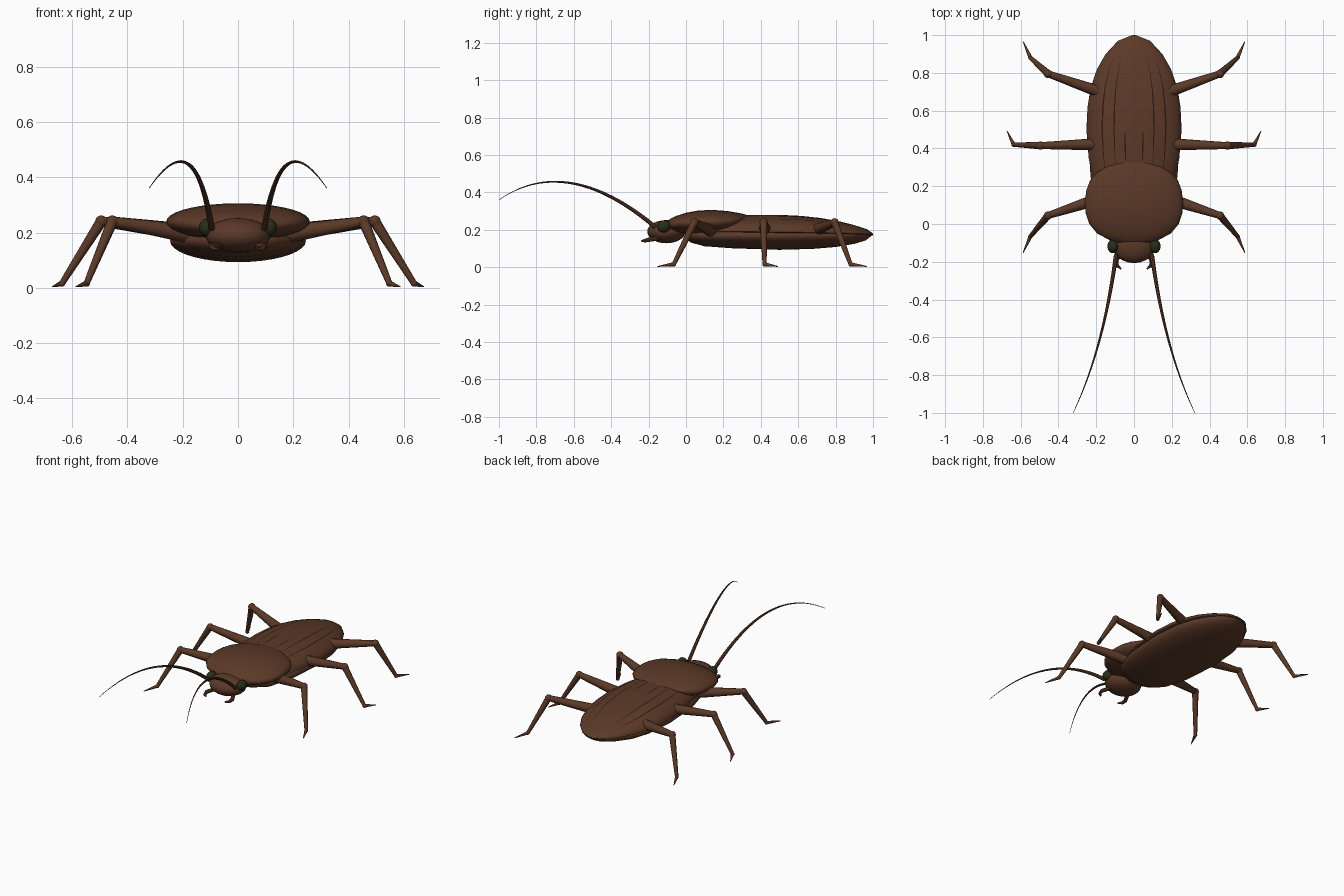
import bpy, bmesh, math
from mathutils import Vector

if "Cube" in bpy.data.objects:
    bpy.data.objects.remove(bpy.data.objects["Cube"])


def material(name, rgb):
    m = bpy.data.materials.new(name)
    m.diffuse_color = (*rgb, 1)
    m.use_nodes = True
    m.node_tree.nodes["Principled BSDF"].inputs["Base Color"].default_value = m.diffuse_color
    return m


BROWN = material("brown shell", (0.105, 0.041, 0.021))
DARK = material("dark groove", (0.022, 0.009, 0.005))
GREEN = material("dark green eye", (0.022, 0.028, 0.009))


def finish(name, bm, mat):
    bmesh.ops.recalc_face_normals(bm, faces=bm.faces)
    me = bpy.data.meshes.new(name)
    bm.to_mesh(me)
    bm.free()
    me.materials.append(mat)
    ob = bpy.data.objects.new(name, me)
    bpy.context.collection.objects.link(ob)
    bpy.ops.object.select_all(action='DESELECT')
    ob.select_set(True)
    bpy.context.view_layer.objects.active = ob
    bpy.ops.object.shade_smooth_by_angle(angle=math.radians(40))
    return ob


def skin(bm, rings):
    """Bridge vertex rings and cap both ends."""
    rings = [[bm.verts.new(p) for p in r] for r in rings]
    n = len(rings[0])
    for a, b in zip(rings, rings[1:]):
        for i in range(n):
            j = (i + 1) % n
            bm.faces.new((a[i], a[j], b[j], b[i]))
    bm.faces.new(rings[0])
    bm.faces.new(rings[-1])


def shell(name, stations, mat, n=36):
    """Loft of (y, half width, edge z, top z, bottom z) sections."""
    rings = []
    for y, w, ze, zt, zb in stations:
        ring = []
        for i in range(n):
            a = 2 * math.pi * i / n
            s = math.sin(a)
            ring.append((w * math.cos(a), y, ze + s * (zt - ze if s > 0 else ze - zb)))
        rings.append(ring)
    bm = bmesh.new()
    skin(bm, rings)
    return finish(name, bm, mat)


def tube(name, pts, radii, mat, n=12):
    pts = [Vector(p) for p in pts]
    rings = []
    for i, p in enumerate(pts):
        d = (pts[min(i + 1, len(pts) - 1)] - pts[max(i - 1, 0)]).normalized()
        u = d.cross(Vector((0, 0, 1))).normalized()
        v = u.cross(d)
        rings.append([p + radii[i] * (math.cos(2 * math.pi * k / n) * u
                      + math.sin(2 * math.pi * k / n) * v) for k in range(n)])
    bm = bmesh.new()
    skin(bm, rings)
    return finish(name, bm, mat)


def ball(name, centre, size, mat):
    bm = bmesh.new()
    bmesh.ops.create_uvsphere(bm, u_segments=24, v_segments=14, radius=1)
    for v in bm.verts:
        v.co = Vector(centre) + Vector(a * b for a, b in zip(v.co, size))
    return finish(name, bm, mat)


# Belly
shell("belly", [
    (0.00, 0.06, 0.17, 0.20, 0.15), (0.03, 0.13, 0.17, 0.21, 0.13),
    (0.10, 0.19, 0.17, 0.22, 0.112), (0.25, 0.23, 0.17, 0.23, 0.101),
    (0.50, 0.246, 0.17, 0.23, 0.093), (0.68, 0.232, 0.17, 0.22, 0.098),
    (0.80, 0.198, 0.17, 0.21, 0.108), (0.90, 0.14, 0.172, 0.20, 0.125),
    (0.96, 0.085, 0.174, 0.19, 0.143), (0.995, 0.012, 0.175, 0.18, 0.17)], BROWN)

# Wing cases
WING = [
    (0.10, 0.17, 0.19, 0.255, 0.18), (0.22, 0.214, 0.19, 0.272, 0.178),
    (0.35, 0.24, 0.19, 0.28, 0.177), (0.50, 0.252, 0.188, 0.28, 0.175),
    (0.62, 0.246, 0.187, 0.274, 0.174), (0.72, 0.23, 0.185, 0.263, 0.173),
    (0.82, 0.196, 0.183, 0.245, 0.172), (0.90, 0.15, 0.18, 0.225, 0.17),
    (0.97, 0.085, 0.178, 0.202, 0.168), (1.0, 0.01, 0.175, 0.18, 0.17)]
shell("wing_cases", WING, BROWN)


def on_wing(y, f, lift):
    """Point on the wing cases at fraction f of the half width."""
    for a, b in zip(WING, WING[1:]):
        if a[0] <= y <= b[0]:
            t = (y - a[0]) / (b[0] - a[0])
            w, ze, zt = (a[k] + t * (b[k] - a[k]) for k in (1, 2, 3))
            return (f * w, y, ze + (zt - ze) * math.sqrt(1 - f * f) + lift)


# Grooves along the wing cases
for s in (-1, 1):
    for i, (f, y0, y1) in enumerate([(0.19, 0.32, 0.5), (0.42, 0.3, 0.88), (0.67, 0.25, 0.88)]):
        bm = bmesh.new()
        rows = []
        for k in range(25):
            y = y0 + (y1 - y0) * k / 24
            hw = 0.014 * math.sin(math.pi * (0.05 + 0.9 * k / 24))
            rows.append([bm.verts.new(on_wing(y, s * (f + d), 0.0015)) for d in (-hw, hw)])
        for a, b in zip(rows, rows[1:]):
            bm.faces.new((a[0], a[1], b[1], b[0]) if s else a)
        ob = finish(f"wing_groove_{i}", bm, DARK)
        if ob.data.polygons[0].normal.z < 0:
            ob.data.flip_normals()

# Neck shield
shell("neck_shield", [
    (-0.105, 0.06, 0.225, 0.24, 0.205), (-0.085, 0.13, 0.228, 0.258, 0.195),
    (-0.05, 0.195, 0.232, 0.275, 0.185), (0.0, 0.237, 0.236, 0.291, 0.178),
    (0.06, 0.257, 0.238, 0.302, 0.172), (0.12, 0.26, 0.24, 0.306, 0.17),
    (0.18, 0.252, 0.242, 0.304, 0.175), (0.23, 0.233, 0.245, 0.299, 0.185),
    (0.27, 0.2, 0.25, 0.292, 0.2), (0.30, 0.15, 0.255, 0.286, 0.22),
    (0.32, 0.095, 0.262, 0.281, 0.24), (0.333, 0.02, 0.27, 0.276, 0.262)], BROWN)

# Head
ball("head", (0, -0.105, 0.19), (0.118, 0.102, 0.062), BROWN)

# Leg path: hip, knee, ankle, toe
LEGS = {
    "front": [(0.18, 0.135, 0.195), (0.455, 0.045, 0.24), (0.548, -0.065, 0.016), (0.587, -0.152, 0.004)],
    "middle": [(0.16, 0.423, 0.198), (0.495, 0.415, 0.24), (0.637, 0.42, 0.016), (0.672, 0.492, 0.004)],
    "rear": [(0.14, 0.685, 0.195), (0.455, 0.795, 0.24), (0.548, 0.88, 0.016), (0.587, 0.966, 0.004)]}

for s in (-1, 1):
    m = lambda p: (s * p[0], p[1], p[2])
    side = "right" if s > 0 else "left"
    ball(f"{side}_eye", m((0.112, -0.118, 0.218)), (0.029, 0.036, 0.033), GREEN)

    # Legs
    for name, path in LEGS.items():
        hip, knee, ankle, toe = map(m, path)
        tube(f"{side}_{name}_thigh", [hip, knee], [0.034, 0.018], BROWN)
        ball(f"{side}_{name}_knee", knee, (0.022,) * 3, BROWN)
        tube(f"{side}_{name}_shin", [knee, ankle], [0.02, 0.011], BROWN)
        ball(f"{side}_{name}_ankle", ankle, (0.012,) * 3, BROWN)
        tube(f"{side}_{name}_foot", [ankle, toe], [0.011, 0.002], BROWN)

    # Antenna: cubic curve tapering to a thread
    c = [Vector(m(p)) for p in [(0.095, -0.165, 0.215), (0.13, -0.42, 0.43),
                                (0.19, -0.72, 0.555), (0.322, -1.0, 0.36)]]
    ts = [k / 28 for k in range(29)]
    pts = [(1 - t)**3 * c[0] + 3 * t * (1 - t)**2 * c[1] + 3 * t * t * (1 - t) * c[2] + t**3 * c[3]
           for t in ts]
    tube(f"{side}_antenna", pts, [0.0105 * (1 - t) + 0.0012 for t in ts], BROWN, 8)

    # Mouth feeler
    tube(f"{side}_feeler", [m(p) for p in [(0.07, -0.15, 0.155), (0.095, -0.195, 0.148),
         (0.09, -0.22, 0.142), (0.068, -0.238, 0.14)]], [0.013, 0.012, 0.01, 0.004], BROWN, 8)
